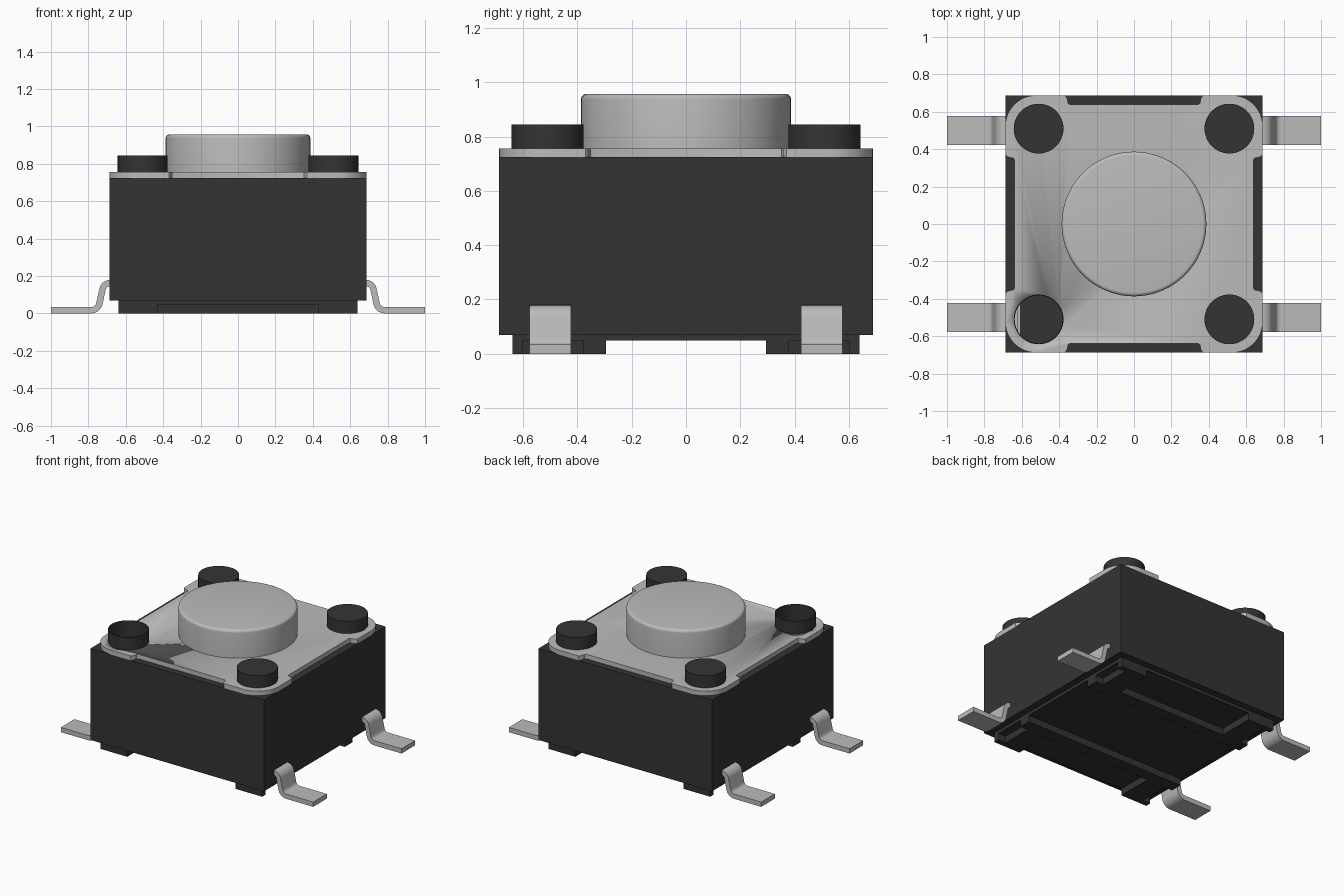
import bpy, bmesh, math
from mathutils import Matrix, Vector

if "Cube" in bpy.data.objects:
    bpy.data.objects.remove(bpy.data.objects["Cube"], do_unlink=True)


def material(name, value):
    m = bpy.data.materials.new(name)
    m.use_nodes = True
    col = (value, value, value, 1)
    m.diffuse_color = col
    m.node_tree.nodes["Principled BSDF"].inputs["Base Color"].default_value = col
    return m


BLACK = material("black plastic", 0.034)
METAL = material("light grey metal", 0.5)


def finish(bm, name, mat, smooth=False):
    bmesh.ops.recalc_face_normals(bm, faces=bm.faces)
    me = bpy.data.meshes.new(name)
    bm.to_mesh(me)
    bm.free()
    me.materials.append(mat)
    ob = bpy.data.objects.new(name, me)
    bpy.context.collection.objects.link(ob)
    if smooth:
        bpy.ops.object.select_all(action='DESELECT')
        ob.select_set(True)
        bpy.context.view_layer.objects.active = ob
        bpy.ops.object.shade_smooth_by_angle(angle=math.radians(35))
    return ob


def prism(name, mat, outline, z0, z1, smooth=False, matrix=None):
    """Extrude a flat outline from z0 to z1, then optionally transform it."""
    bm = bmesh.new()
    face = bm.faces.new([bm.verts.new((x, y, z0)) for x, y in outline])
    ext = bmesh.ops.extrude_face_region(bm, geom=[face])
    top = [v for v in ext["geom"] if isinstance(v, bmesh.types.BMVert)]
    bmesh.ops.translate(bm, verts=top, vec=(0, 0, z1 - z0))
    if matrix:
        bm.transform(matrix)
    return finish(bm, name, mat, smooth)


def box(name, mat, x0, x1, y0, y1, z0, z1):
    return prism(name, mat, [(x0, y0), (x1, y0), (x1, y1), (x0, y1)], z0, z1)


def lathe(name, mat, profile, cx=0, cy=0, steps=64, closed=False):
    """Revolve a radius/height profile around a vertical axis."""
    bm = bmesh.new()
    vs = [bm.verts.new((r, 0, z)) for r, z in profile]
    pairs = list(zip(vs, vs[1:])) + ([(vs[-1], vs[0])] if closed else [])
    edges = [bm.edges.new(p) for p in pairs]
    bmesh.ops.spin(bm, geom=vs + edges, axis=(0, 0, 1), cent=(0, 0, 0),
                   angle=2 * math.pi, steps=steps)
    bmesh.ops.remove_doubles(bm, verts=bm.verts, dist=1e-4)
    bm.transform(Matrix.Translation((cx, cy, 0)))
    return finish(bm, name, mat, True)


def arc(cx, cy, r, a0, a1, n):
    angles = [math.radians(a0 + (a1 - a0) * i / n) for i in range(n + 1)]
    return [(cx + r * math.cos(a), cy + r * math.sin(a)) for a in angles]


# Housing
W = 0.688
body = box("housing", BLACK, -W, W, -W, W, 0.07, 0.725)

# Cover plate with rounded corners and a shallow notch on each side
quarter = [(0.638, 0.34), (0.645, 0.352), (0.675, 0.358), (W, 0.37)]
quarter += arc(0.523, 0.523, 0.165, 0, 90, 12)
quarter += [(y, x) for x, y in reversed(quarter[:4])]
outline = []
for k in range(4):
    c, s = [(1, 0), (0, 1), (-1, 0), (0, -1)][k]
    outline += [(c * x - s * y, s * x + c * y) for x, y in quarter]
plate = prism("cover_plate", METAL, outline, 0.725, 0.757, True)

# Round push button with a softened rim
rim = arc(0.367, 0.937, 0.02, 0, 90, 5)
lathe("button", METAL, [(0, 0.74), (0.387, 0.74)] + rim + [(0, 0.957)])

# Corner pegs, of which the front right one is an open socket
P, R = 0.51, 0.133
for cx, cy, label in ((P, P, "back_left"), (-P, P, "back_right"), (P, -P, "front_left")):
    lathe("peg_" + label, BLACK, [(0, 0.74), (R, 0.74), (R, 0.845), (0, 0.845)], cx, cy, 48)
lathe("open_peg", BLACK, [(R, 0.085), (R, 0.845), (0.128, 0.845), (0.128, 0.085)],
      -P, -P, 48, closed=True)
cutter = lathe("socket_cutter", BLACK, [(0, 0.09), (0.131, 0.09), (0.131, 0.9), (0, 0.9)],
               -P, -P, 48)
cutter.hide_render = True
for ob in (body, plate):
    mod = ob.modifiers.new("socket", 'BOOLEAN')
    mod.operation = 'DIFFERENCE'
    mod.solver = 'EXACT'
    mod.object = cutter
    bpy.context.view_layer.objects.active = ob
    bpy.ops.object.modifier_apply(modifier=mod.name)
bpy.data.objects.remove(cutter, do_unlink=True)
prism("socket_contact", METAL, arc(-P, -P, 0.128, 141, 219, 12), 0.09, 0.095)

# Underside: slab, cross bars and corner feet notched around the legs
box("base_slab", BLACK, -0.64, 0.64, -0.64, 0.64, 0.048, 0.07)
foot = [(0.43, 0.38), (0.58, 0.38), (0.58, 0.60), (0.64, 0.60), (0.64, 0.64), (0.43, 0.64)]
for sy, side in ((-1, "front"), (1, "back")):
    y0, y1 = sorted((sy * 0.295, sy * 0.38))
    box("cross_bar_" + side, BLACK, -0.64, 0.64, y0, y1, 0, 0.05)
    for sx, hand in ((1, "left"), (-1, "right")):
        prism(f"foot_{side}_{hand}", BLACK, [(sx * x, sy * y) for x, y in foot], 0, 0.05)

# Bent metal legs: a centre line in x and z, thickened and extruded along y
line = [(0.62, 0.162)] + arc(0.685, 0.122, 0.04, 90, 8, 7)
line += arc(0.785, 0.062, 0.045, 188, 270, 7) + [(1.0, 0.017)]
near, far = [], []
for i, p in enumerate(line):
    a, b = line[max(i - 1, 0)], line[min(i + 1, len(line) - 1)]
    d = (Vector(b) - Vector(a)).normalized()
    n = Vector((-d.y, d.x)) * 0.017
    near.append(tuple(Vector(p) + n))
    far.append(tuple(Vector(p) - n))
section = near + far[::-1]
stand = Matrix.Rotation(math.radians(90), 4, 'X')
for sx, hand in ((1, "left"), (-1, "right")):
    for cy, side in ((-0.5, "front"), (0.5, "back")):
        prism(f"leg_{side}_{hand}", METAL, [(sx * x, z) for x, z in section],
              -cy - 0.077, -cy + 0.077, True, stand)
